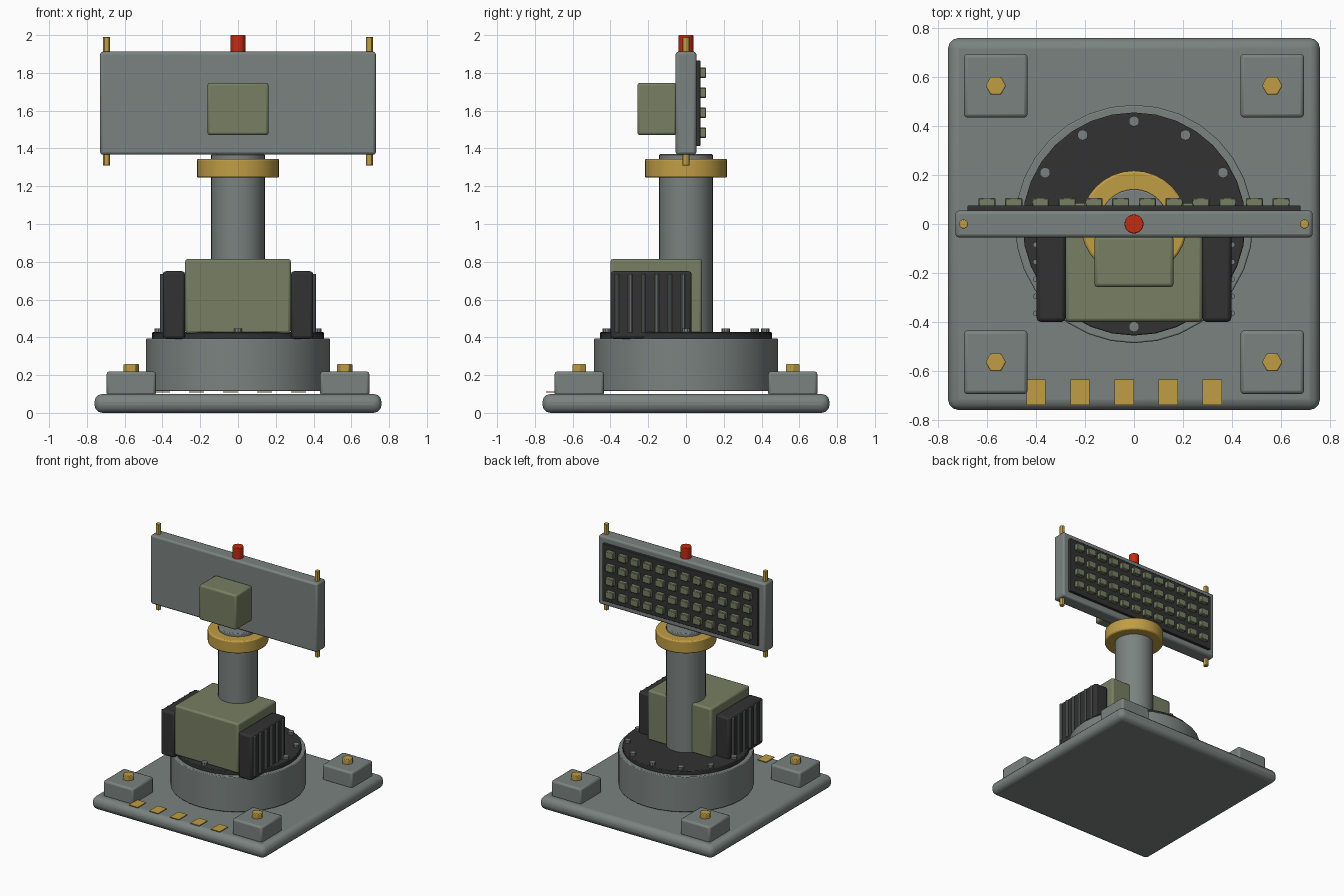
import bpy, bmesh, math
from mathutils import Matrix

if "Cube" in bpy.data.objects:
    bpy.data.objects.remove(bpy.data.objects["Cube"])


def material(name, rgb):
    m = bpy.data.materials.new(name)
    m.diffuse_color = (*rgb, 1)
    m.use_nodes = True
    m.node_tree.nodes["Principled BSDF"].inputs["Base Color"].default_value = m.diffuse_color
    return m


GREY = material("steel grey", (0.195, 0.225, 0.215))
GREEN = material("olive green", (0.185, 0.21, 0.125))
DARK = material("charcoal", (0.032, 0.032, 0.032))
GOLD = material("brass yellow", (0.53, 0.34, 0.06))
RED = material("signal red", (0.55, 0.025, 0.006))


def finish(name, bm, mat, bevel=0, segments=2):
    mesh = bpy.data.meshes.new(name)
    bm.to_mesh(mesh)
    bm.free()
    mesh.materials.append(mat)
    ob = bpy.data.objects.new(name, mesh)
    bpy.context.collection.objects.link(ob)
    if bevel:
        mod = ob.modifiers.new("edge bevel", 'BEVEL')
        mod.width, mod.segments = bevel, segments
        mod.limit_method, mod.angle_limit = 'ANGLE', math.radians(40)
    bpy.context.view_layer.objects.active = ob
    ob.select_set(True)
    bpy.ops.object.shade_smooth_by_angle(angle=math.radians(30))
    ob.select_set(False)
    return ob


def add_box(bm, x, y, z):
    size = [b - a for a, b in (x, y, z)]
    mid = [(a + b) / 2 for a, b in (x, y, z)]
    bmesh.ops.create_cube(bm, size=1, matrix=Matrix.Translation(mid) @ Matrix.Diagonal((*size, 1)))


def add_cyl(bm, x, y, z, r, sides, turn=0):
    place = Matrix.Translation((x, y, (z[0] + z[1]) / 2)) @ Matrix.Rotation(turn, 4, 'Z')
    bmesh.ops.create_cone(bm, cap_ends=True, segments=sides, radius1=r, radius2=r,
                          depth=z[1] - z[0], matrix=place)


def box(name, mat, x, y, z, bevel=0, segments=2):
    bm = bmesh.new()
    add_box(bm, x, y, z)
    return finish(name, bm, mat, bevel, segments)


def cyl(name, mat, x, y, z, r, sides, bevel=0, turn=0):
    bm = bmesh.new()
    add_cyl(bm, x, y, z, r, sides, turn)
    return finish(name, bm, mat, bevel)


# Base plate with corner feet and hex bolts
box("base_plate", GREY, (-0.76, 0.76), (-0.76, 0.76), (0, 0.1), 0.042, 3)
for sx in (-1, 1):
    for sy in (-1, 1):
        x, y = 0.565 * sx, 0.565 * sy
        box("corner_pad", GREY, (x - 0.13, x + 0.13), (y - 0.13, y + 0.13), (0.09, 0.22), 0.014)
        cyl("corner_bolt", GOLD, x, y, (0.21, 0.258), 0.042, 6, 0.005, math.radians(30))

# Painted marks along the front edge
bm = bmesh.new()
for i in range(5):
    x = -0.40 + 0.18 * i
    add_box(bm, (x - 0.039, x + 0.039), (-0.74, -0.635), (0.108, 0.114))
finish("front_marks", bm, GOLD)

# Turntable: drum, dark bearing disc and its ring of bolts
cyl("drum", GREY, 0, 0, (0.115, 0.395), 0.487, 32, 0.006)
cyl("bearing_disc", DARK, 0, 0, (0.39, 0.427), 0.456, 32, 0.005)
bm = bmesh.new()
for i in range(12):
    a = math.radians(30 * i)
    add_cyl(bm, 0.42 * math.cos(a), 0.42 * math.sin(a), (0.42, 0.448), 0.022, 10)
finish("disc_bolts", bm, GREY)

# Mast and collar
cyl("mast", GREY, 0, 0, (0.42, 1.37), 0.142, 32, 0.006)
cyl("collar", GOLD, 0, 0, (1.245, 1.345), 0.218, 32, 0.01)

# Equipment housing with ribbed coolers on both sides
box("housing", GREEN, (-0.28, 0.28), (-0.40, 0.085), (0.42, 0.815), 0.014)
for s in (-1, 1):
    box("cooler", DARK, sorted((0.28 * s, 0.398 * s)), (-0.40, 0.03), (0.392, 0.75), 0.016)
    bm = bmesh.new()
    for i in range(6):
        add_cyl(bm, 0.402 * s, -0.365 + 0.07 * i, (0.425, 0.735), 0.011, 10)
    finish("cooler_ribs", bm, GREY)

# Antenna panel, rear array board and emitter grid
box("panel", GREY, (-0.73, 0.73), (-0.055, 0.055), (1.367, 1.912), 0.014)
box("array_board", DARK, (-0.68, 0.68), (0.05, 0.076), (1.413, 1.865), 0.004)
bm = bmesh.new()
for c in range(12):
    for r in range(4):
        x, z = -0.601 + 0.1093 * c, 1.483 + 0.106 * r
        add_box(bm, (x - 0.035, x + 0.035), (0.07, 0.107), (z - 0.027, z + 0.027))
finish("emitters", bm, GREEN, 0.004, 1)
box("receiver_box", GREEN, (-0.162, 0.162), (-0.258, -0.05), (1.47, 1.747), 0.014)

# End rods and warning lamp
for s in (-1, 1):
    cyl("end_rod", GOLD, 0.697 * s, 0, (1.31, 1.99), 0.019, 12, 0.003)
cyl("warning_lamp", RED, 0, 0, (1.90, 2.0), 0.039, 20, 0.004)
